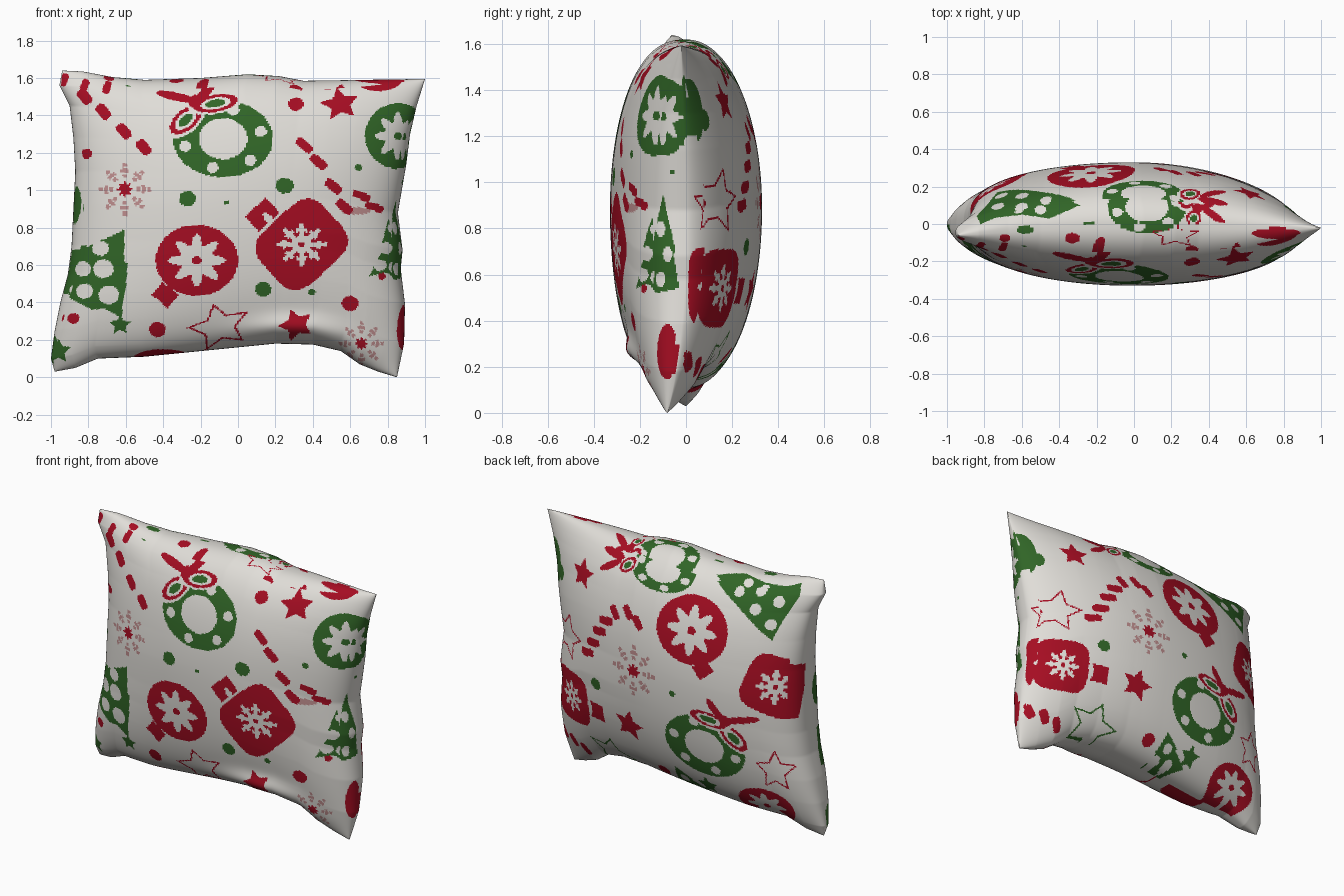
import bpy, math

if "Cube" in bpy.data.objects:
    bpy.data.objects.remove(bpy.data.objects["Cube"])

# ---- materials ----
def mat(name, rgb):
    m = bpy.data.materials.new(name)
    m.diffuse_color = (*rgb, 1)
    m.use_nodes = True
    m.node_tree.nodes["Principled BSDF"].inputs["Base Color"].default_value = m.diffuse_color
    return m
WHITE, RED, GREEN, PINK = range(4)
MATS = [mat("off_white", (0.75, 0.73, 0.69)), mat("deep_red", (0.38, 0.004, 0.016)),
        mat("pine_green", (0.03, 0.13, 0.02)), mat("dusty_pink", (0.50, 0.26, 0.26))]

# ---- motif tests in local coordinates ----
def disc(a, b): return a * a + b * b < 1
def box(a, b): return max(abs(a), abs(b)) < 1
def squircle(a, b): return a ** 4 + b ** 4 < 1
def poly(*pts):
    def test(a, b):
        inside = False
        for (x0, y0), (x1, y1) in zip(pts, pts[1:] + pts[:1]):
            if (y0 > b) != (y1 > b) and a < x0 + (b - y0) * (x1 - x0) / (y1 - y0):
                inside = not inside
        return inside
    return test
tree = poly((0, 1), (.5, .1), (.42, .05), (1, -.9), (0, -1), (-1, -.9), (-.42, .05), (-.5, .1))
def star(a, b):
    r, t, w = math.hypot(a, b), math.atan2(b, a) - math.pi / 2, math.radians(72)
    t = abs((t + w / 2) % w - w / 2)
    qx, qy = 0.5 * math.cos(w / 2), 0.5 * math.sin(w / 2)
    return (qx - 1) * r * math.sin(t) - qy * (r * math.cos(t) - 1) > 0
def star_line(a, b): return star(a, b) and not star(a / 0.87, b / 0.87)
def petals(a, b): return math.hypot(a, b) < 0.79 + 0.21 * math.cos(8 * math.atan2(b, a))
def flake(a, b, k=.1):
    r, w = math.hypot(a, b), math.pi / 4
    d = abs(r * math.sin((math.atan2(b, a) + w / 2) % w - w / 2))
    return r < 1 and (d < k or 0.6 < r < 0.78 and d < 2 * k)
def dashes(a, b):
    r = math.hypot(a, b)
    return flake(a, b, .08) and r > 0.4 and (r * 5) % 1 > 0.25

# ---- print layers, later ones cover earlier ones ----
# F, B use (x, z); R, L (sides) use (y, z); T (top) uses (x, y)
F, B, R, L, T = range(5)
layers = ([], [], [], [], [])
def put(s, x, z, rx, rz, col, test=disc, rot=0):
    t = math.radians(rot)
    layers[s].append((x, z, max(rx, rz) * 1.7, rx, rz, math.cos(t), math.sin(t), test, col))
def shape(s, col, *pts): put(s, 0, 0, 1, 1, col, poly(*pts))
def loop(s, x, z, rx, rz, rot):
    for f, c in ((1.25, WHITE), (1, RED), (.68, WHITE), (.45, GREEN)):
        put(s, x, z, rx * f, rz * f, c, disc, rot)
def ring(s, x, z, rx, rz, hx, hz, dot):
    put(s, x, z, rx, rz, GREEN)
    put(s, x, z, hx, hz, WHITE)
    for k in range(6):
        t = k * math.pi / 3 + .25
        put(s, x + rx * .78 * math.cos(t), z + rz * .78 * math.sin(t), dot, dot * rz / rx * 1.2, WHITE)
def wreath(s, x, z):
    ring(s, x, z, .267, .205, .13, .11, .032)
    loop(s, x - .2, z + .10, .10, .055, 40)
    loop(s, x - .04, z + .19, .12, .045, 10)
    for dx, dz, rx, rz, rot in ((-.25, .225, .11, .022, -12), (-.09, .255, .09, .025, 50), (-.15, .2, .035, .035, 0)):
        put(s, x + dx, z + dz, rx, rz, RED, disc, rot)
def bauble(s, x, z, rx, rz, col=RED, cap=None):
    if cap:
        put(s, x + cap[0], z + cap[1], .055, .045, col, box, -40)
    put(s, x, z, rx, rz, col)
    put(s, x, z, rx * .7, rz * .74, WHITE, petals)
    put(s, x, z, rx * .12, rz * .12, col)
def lantern(s, x, z, r, rz, rot, cap=None):
    if cap:
        put(s, x + cap[0], z + cap[1], .075, .055, RED, box, rot)
        put(s, x + cap[0] * .8, z + cap[1] * .8, .02, .055, WHITE, disc, rot)
    put(s, x, z, r, rz, RED, squircle, rot)
    for k, c, test in ((.6, WHITE, flake), (.24, WHITE, disc), (.08, RED, disc)):
        put(s, x, z, r * k, rz * k, c, test)
def snowflake(s, x, z, r):
    put(s, x, z, r, r, PINK, dashes)
    put(s, x, z, r * .3, r * .3, RED, petals)
def stripes(s, pts, rot, rx=.045, rz=.028):
    for x, z in pts:
        put(s, x, z, rx, rz, RED, squircle, rot)
def dots(s, col, pts, k=.9):
    for x, z, r in pts:
        put(s, x, z, r, r * k, col)

# front print
wreath(F, -.08, 1.275)
bauble(F, -.22, .625, .22, .19, RED, (-.17, -.185))
lantern(F, .34, .71, .225, .19, 42, (-.21, .16))
bauble(F, .855, 1.29, .175, .175, GREEN)
shape(F, GREEN, (.84, .97), (.77, .72), (.79, .71), (.70, .54), (.80, .56), (.84, .52), (.95, .54), (.95, .9))
dots(F, WHITE, [(.83, .80, .03), (.79, .69, .035), (.86, .68, .03), (.76, .60, .035), (.84, .59, .035)])
shape(F, GREEN, (-.605, .79), (-.61, .62), (-.59, .61), (-.60, .48), (-.625, .32), (-.72, .37), (-.78, .36),
      (-.95, .45), (-.95, .68), (-.86, .71), (-.8, .70))
dots(F, WHITE, [(-.735, .69, .045), (-.83, .58, .045), (-.72, .58, .055), (-.69, .44, .055), (-.82, .46, .045)])
put(F, -.88, .92, .055, .14, GREEN)
dots(F, WHITE, [(-.86, 1.02, .025), (-.85, .88, .025)])
for a in ((-.63, .28, .06, .055, GREEN, star), (-.96, .14, .07, .07, GREEN, star), (.545, 1.46, .11, .09, RED, star, 10),
          (.31, .28, .10, .09, RED, star, 20), (-.10, .27, .18, .13, RED, star_line, 15), (.63, .89, .08, .02, PINK),
          (-.40, .10, .16, .05, RED), (.75, 1.6, .13, .07, RED), (.90, .25, .05, .13, RED)):
    put(F, *a)
snowflake(F, -.605, 1.005, .14)
snowflake(F, .66, .18, .12)
stripes(F, [(-.82, 1.50), (-.72, 1.42), (-.61, 1.315), (-.505, 1.23)], -50)
stripes(F, [(-.93, 1.59), (-.70, 1.55), (-.82, 1.56)], 70, .035, .02)
stripes(F, [(.355, 1.24), (.43, 1.15), (.51, 1.02), (.57, .91)], -40, .05, .025)
stripes(F, [(.66, .97), (.73, .91)], -20, .05, .02)
dots(F, RED, [(-.81, 1.195, .03), (.31, 1.46, .04), (-.88, .315, .032), (-.43, .255, .045), (.6, .395, .045), (.77, .54, .02)])
dots(F, GREEN, [(-.27, .955, .045), (.25, 1.025, .047), (.135, .47, .043), (-.06, .935, .014),
                (.395, .455, .02), (.645, 1.12, .02), (-.58, 1.595, .045), (.3, 1.58, .02)])
# back print
wreath(B, -.33, .54)
ring(B, .05, 1.52, .22, .105, .12, .055, .03)
loop(B, .30, 1.49, .06, .035, -30)
bauble(B, -.23, 1.25, .235, .2, RED, (-.1, -.21))
bauble(B, -.67, .19, .18, .13)
lantern(B, .70, .54, .155, .17, 0, (-.21, -.01))
lantern(B, -.77, 1.0, .18, .18, 20)
shape(B, GREEN, (-.27, 1.56), (-.5, 1.43), (-.73, 1.28), (-.78, 1.42), (-.84, 1.55), (-.82, 1.62), (-.3, 1.62))
dots(B, WHITE, [(-.47, 1.51, .03), (-.6, 1.54, .035), (-.6, 1.44, .035), (-.73, 1.5, .035), (-.71, 1.37, .035)])
for a in ((-.12, .22, .14, .11, GREEN, tree, -20), (-.29, .24, .07, .07, GREEN, star), (.21, .53, .11, .10, RED, star, 10),
          (.62, 1.35, .09, .09, RED, star), (.74, .92, .15, .15, RED, star_line, 10), (.43, .23, .18, .13, GREEN, star_line, 10),
          (-.77, .46, .12, .14, RED, star_line), (.42, 1.46, .08, .02, RED, disc, -30), (.42, 1.52, .08, .02, RED, disc, 5),
          (.93, 1.29, .09, .16, GREEN), (.83, 1.27, .03, .045, GREEN)):
    put(B, *a)
dots(B, WHITE, [(-.12, .24, .03), (-.17, .17, .03), (-.08, .17, .03)])
snowflake(B, .15, .91, .16)
stripes(B, [(.53, .90), (.48, .98), (.43, 1.07), (.38, 1.15)], -10, .055, .025)
stripes(B, [(.32, 1.22), (.22, 1.25), (.14, 1.21)], 50, .045, .025)
stripes(B, [(.85, .22), (.76, .2), (.67, .17)], 60, .045, .025)
dots(B, RED, [(.03, .25, .04)])
dots(B, GREEN, [(.46, .72, .04), (-.13, .84, .02)])
# right side print, wrapping round the seam
shape(R, GREEN, (-.03, 1.40), (-.005, 1.48), (.0, 1.37), (.03, 1.36), (.09, 1.27), (.09, 1.22), (-.03, 1.19))
bauble(R, -.1, 1.285, .115, .17, GREEN)
shape(R, GREEN, (-.10, .95), (-.045, .70), (-.055, .69), (-.03, .54), (-.13, .52), (-.23, .53), (-.16, .69), (-.15, .71))
for y, z in ((-.11, .80), (-.16, .69), (-.08, .69), (-.18, .59), (-.11, .58)):
    put(R, y, z, .02, .035, WHITE)
lantern(R, .11, .545, .10, .175, 0)
for a in ((.115, 1.24, .03, .045, GREEN), (-.08, .265, .045, .12, RED), (.27, .53, .025, .07, RED, box), (.16, 1.35, .04, .075, RED, star),
          (.11, .90, .08, .13, RED, star_line), (-.19, 1.455, .025, .06, RED, star)):
    put(R, *a)
stripes(R, [(.07, .22), (.11, .30), (.16, .35)], 50, .03, .015)
dots(R, RED, [(.015, .25, .025), (.04, .10, .03)])
dots(R, GREEN, [(-.06, 1.045, .012), (.265, .74, .015)])
# left side print
shape(L, GREEN, (-.35, .70), (-.06, .68), (-.04, .45), (-.35, .42))
shape(L, RED, (.03, 1.12), (.04, 1.0), (.10, .80), (.35, .78), (.35, 1.18))
dots(L, GREEN, [(-.08, .92, .05), (-.04, .14, .04)], 2)
dots(L, WHITE, [(-.16, .58, .04), (-.14, .47, .03)])
dots(L, RED, [(-.12, .315, .03)])
# top print
shape(T, GREEN, (-.29, .10), (-.5, .20), (-.65, .30), (-.85, .30), (-.75, .11), (-.77, .03), (-.6, .05), (-.45, .03))
dots(T, WHITE, [(-.71, .13, .03), (-.62, .17, .03), (-.62, .08, .03), (-.51, .14, .03), (-.50, .075, .03)], .8)
ring(T, .07, .09, .21, .14, .115, .08, .03)
loop(T, .29, .14, .06, .045, 60)
loop(T, .32, .03, .045, .04, 80)
for a in ((.42, .12, .08, .02, RED, disc, 35), (.42, .05, .08, .02, RED, disc, -35), (.34, .085, .03, .025, RED),
          (-.19, -.13, .03, .065, RED, disc, -20), (.22, -.06, .14, .07, RED, star_line), (.76, -.05, .13, .03, RED),
          (.55, -.15, .09, .055, RED, star), (.65, .14, .08, .05, RED, star)):
    put(T, *a)
dots(T, RED, [(-.33, -.075, .04), (.31, -.14, .035), (-.69, -.075, .03)], .7)
dots(T, GREEN, [(-.235, 0, .03), (-.05, 0, .02), (-.58, -.03, .045)], .5)

# ---- cushion outline: four seam edges ----
TOP = [(-.94, 1.64), (-.83, 1.635), (-.67, 1.605), (-.5, 1.59), (-.2, 1.60), (.05, 1.62), (.22, 1.61), (.35, 1.585), (1, 1.595)]
BOT = [(-.98, .03), (-.87, .05), (-.75, .10), (-.5, .11), (0, .16), (.2, .18), (.4, .175), (.55, .14), (.65, .07), (.75, .03), (.85, 0)]
LEFT = [(-.98, .03), (-1, .1), (-.98, .25), (-.95, .4), (-.91, .55), (-.89, .7), (-.87, 1.1), (-.88, 1.28), (-.90, 1.45), (-.955, 1.56), (-.94, 1.64)]
RIGHT = [(.85, 0), (.888, .18), (.893, .39), (.87, .58), (.88, .68), (.855, .88), (.9, 1.14), (.92, 1.3), (.955, 1.45), (1, 1.595)]
CORNERS, CORNER_Y = (BOT[0], BOT[-1], TOP[0], TOP[-1]), (0.0, -.08, -.06, -.02)
def along(pts, t, k):
    w = pts[0][k] + t * (pts[-1][k] - pts[0][k])
    for p, q in zip(pts, pts[1:]):
        if w <= q[k] + 1e-9:
            f = (w - p[k]) / (q[k] - p[k])
            return [p[i] + f * (q[i] - p[i]) for i in (0, 1)]
    return list(pts[-1])
def spread(n): return [.1 * t + .9 * math.sin(math.pi * t / 2) for t in (2 * i / n - 1 for i in range(n + 1))]
NU, NV = 290, 250
US, VS = spread(NU), spread(NV)
tops, bots = [[along(e, (u + 1) / 2, 0) for u in US] for e in (TOP, BOT)]
lefts, rights = [[along(e, (v + 1) / 2, 1) for v in VS] for e in (LEFT, RIGHT)]
verts, ids = [], ({}, {})
for i, u in enumerate(US):
    for j, v in enumerate(VS):
        s, t = (u + 1) / 2, (v + 1) / 2
        w = ((1 - s) * (1 - t), s * (1 - t), (1 - s) * t, s * t)
        x, z = [(1 - t) * bots[i][k] + t * tops[i][k] + (1 - s) * lefts[j][k] + s * rights[j][k]
                - sum(a * c[k] for a, c in zip(w, CORNERS)) for k in (0, 1)]
        seam = sum(a * c for a, c in zip(w, CORNER_Y)) * (u * v) ** 2
        edge = i in (0, NU) or j in (0, NV)
        # front sags into a low bump; back is flatter on its right half
        U, V = max(0, 1 - u * u), max(0, 1 - v * v)
        base = 0 if edge else .33 * (1 - .4 * (u * v) ** 4)
        hf = base * U ** .39 * V ** (.30 if v < 0 else .41) * (1 + .28 * math.exp(-((x - .35) / .3) ** 2 - ((v + .9) / .1) ** 2))
        hb = base * U ** (.35 if u < 0 else .62) * V ** (.42 if v < 0 else .48)
        ids[F][i, j] = ids[B][i, j] = len(verts)
        verts.append((x, seam - hf, z))
        if not edge:
            ids[B][i, j] = len(verts)
            verts.append((x, seam + hb, z))

# ---- faces, coloured by the print seen from their direction ----
faces, cols = [], []
for side in (F, B):
    d = ids[side]
    for i, j in ((i, j) for i in range(NU) for j in range(NV)):
        f = (d[i, j], d[i + 1, j], d[i + 1, j + 1], d[i, j + 1])
        a, b, p, q = [verts[k] for k in f]
        m = [(a[k] + p[k]) / 2 for k in range(3)]
        e, g = [p[k] - a[k] for k in range(3)], [q[k] - b[k] for k in range(3)]
        n = (e[1] * g[2] - e[2] * g[1], e[2] * g[0] - e[0] * g[2], e[0] * g[1] - e[1] * g[0])
        sg = (1 if side == F else -1) / (math.hypot(*n) or 1)
        nx, nz = n[0] * sg, n[2] * sg
        key = R if nx > .72 else L if nx < -.72 else T if nz > .72 else side
        P, Q = m[1 if key in (R, L) else 0], m[1 if key == T else 2]
        col = WHITE
        for cx, cz, rad, rx, rz, c, s, test, k in reversed(layers[key]):
            dx, dz = P - cx, Q - cz
            if -rad < dx < rad and -rad < dz < rad and test((dx * c + dz * s) / rx, (dz * c - dx * s) / rz):
                col = k
                break
        faces.append(f if side == F else f[::-1])
        cols.append(col)
me = bpy.data.meshes.new("cushion")
me.from_pydata(verts, [], faces)
for m in MATS:
    me.materials.append(m)
me.polygons.foreach_set("material_index", cols)
me.polygons.foreach_set("use_smooth", [True] * len(faces))
me.update()
bpy.context.collection.objects.link(bpy.data.objects.new("cushion", me))
